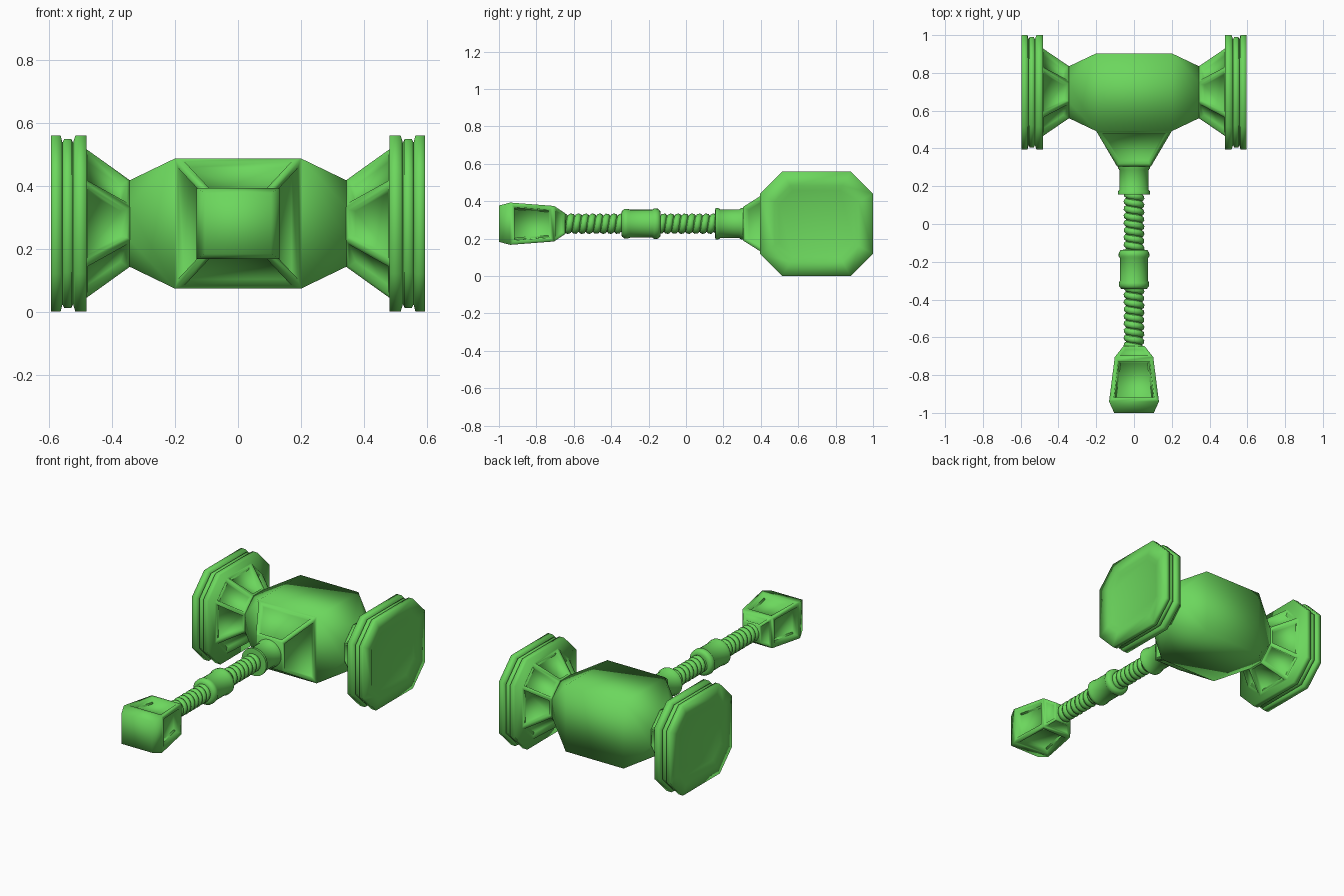
import bpy, bmesh, math

if "Cube" in bpy.data.objects:
    bpy.data.objects.remove(bpy.data.objects["Cube"])

CZ, HY = 0.28, 0.6975          # handle height, head centre in y
mat = bpy.data.materials.new("green")
mat.diffuse_color = (0.15, 0.68, 0.11, 1)
mat.use_nodes = True
mat.node_tree.nodes["Principled BSDF"].inputs["Base Color"].default_value = mat.diffuse_color


def ring_points(r):
    """Circle for one radius, chamfered rectangle for (half u, half v, chamfer)."""
    if len(r) == 1:
        return [(r[0] * math.cos(a * math.tau / 28), r[0] * math.sin(a * math.tau / 28))
                for a in range(28)]
    u, v, c = r
    return [(u, v - c), (u - c, v), (c - u, v), (-u, v - c),
            (-u, c - v), (c - u, -v), (u - c, -v), (u, c - v)]


def loft(name, axis, rings, panels=(), angle=100, mirror=False):
    """Skin rings along an axis; panels = (lo, hi, frame width, depth) recesses."""
    bm = bmesh.new()
    loops = []
    for pos, *r in rings:
        loops.append([bm.verts.new((pos, HY + u, CZ + v) if axis == 0 else (u, pos, CZ + v))
                      for u, v in ring_points(r)])
    n = len(loops[0])
    for a, b in zip(loops, loops[1:]):
        for i in range(n):
            j = (i + 1) % n
            bm.faces.new((a[i], a[j], b[j], b[i]))
    bm.faces.new(loops[0])
    bm.faces.new(loops[-1])
    bmesh.ops.remove_doubles(bm, verts=bm.verts, dist=1e-5)
    bmesh.ops.recalc_face_normals(bm, faces=bm.faces)
    for lo, hi, width, depth in panels:
        faces = [f for f in bm.faces if lo < f.calc_center_median()[axis] < hi]
        bmesh.ops.inset_individual(bm, faces=faces, thickness=width, use_even_offset=True)
        bmesh.ops.inset_individual(bm, faces=faces, thickness=0.006, depth=-depth,
                                   use_even_offset=True)
    me = bpy.data.meshes.new(name)
    bm.to_mesh(me)
    bm.free()
    ob = bpy.data.objects.new(name, me)
    bpy.context.collection.objects.link(ob)
    me.materials.append(mat)
    bpy.ops.object.select_all(action='DESELECT')
    ob.select_set(True)
    bpy.context.view_layer.objects.active = ob
    bpy.ops.object.shade_smooth_by_angle(angle=math.radians(angle))
    if mirror:
        ob.modifiers.new("mirror", 'MIRROR')
    return ob


# Head core: square block tapering to octagonal necks
neck, block = (0.137, 0.137, 0.085), (0.206, 0.207, 0)
loft("head_core", 0, [(-0.345, *neck), (-0.2, *block), (0.2, *block), (0.345, *neck)])

# Tapered socket on the front of the block, with framed recesses
loft("handle_socket", 1, [(0.305, 0.09, 0.09, 0), (0.492, 0.2, 0.207, 0)],
     panels=[(0.32, 0.48, 0.018, 0.02)])

# Ribbed flares
loft("flare", 0, [(0.343, 0.137, 0.137, 0.085), (0.487, 0.235, 0.24, 0.108)],
     panels=[(0.36, 0.48, 0.013, 0.025)], mirror=True)

# Striking plates: three stacked octagonal rings with a dished face
full, mid, groove = (0.3025, 0.28, 0.12), (0.292, 0.269, 0.115), (0.28, 0.257, 0.11)
loft("striking_plate", 0, [
    (0.482, *full), (0.517, *full), (0.524, *groove), (0.53, *mid), (0.552, *mid),
    (0.558, *groove), (0.564, *full), (0.595, *full),
    (0.595, 0.225, 0.203, 0.085), (0.585, 0.2, 0.178, 0.075)], mirror=True)

# Collar at the top of the handle
loft("collar", 1, [(0.155, 0.06), (0.157, 0.085), (0.172, 0.085), (0.182, 0.077),
                   (0.285, 0.077), (0.297, 0.085), (0.315, 0.085)], angle=50)

# Middle grip band
loft("grip_band", 1, [(-0.345, 0.055), (-0.343, 0.068), (-0.328, 0.08), (-0.312, 0.08),
                      (-0.3, 0.075), (-0.18, 0.075), (-0.17, 0.082), (-0.15, 0.08),
                      (-0.138, 0.07), (-0.136, 0.055)], angle=50)

# Handle core and spiral wrap
loft("handle_core", 1, [(-0.66, 0.043), (0.2, 0.043)], angle=50)
curve = bpy.data.curves.new("spiral_wrap", 'CURVE')
curve.dimensions = '3D'
curve.bevel_depth = 0.0195
curve.bevel_resolution = 2
spline = curve.splines.new('POLY')
steps, pitch = 18, 0.038
count = int(0.83 / pitch * steps)
spline.points.add(count - 1)
for i, p in enumerate(spline.points):
    t = i / steps
    p.co = (0.036 * math.cos(t * math.tau), -0.66 + t * pitch,
            CZ + 0.036 * math.sin(t * math.tau), 1)
spline.use_smooth = True
curve.materials.append(mat)
bpy.context.collection.objects.link(bpy.data.objects.new("spiral_wrap", curve))

# Pommel: flared square block with recessed sides
loft("pommel", 1, [(-1.0, 0.105, 0.097, 0), (-0.94, 0.132, 0.113, 0),
                   (-0.705, 0.102, 0.095, 0), (-0.645, 0.055, 0.055, 0)],
     panels=[(-0.9, -0.75, 0.022, 0.035), (-0.7, -0.66, 0.011, 0.01)])
